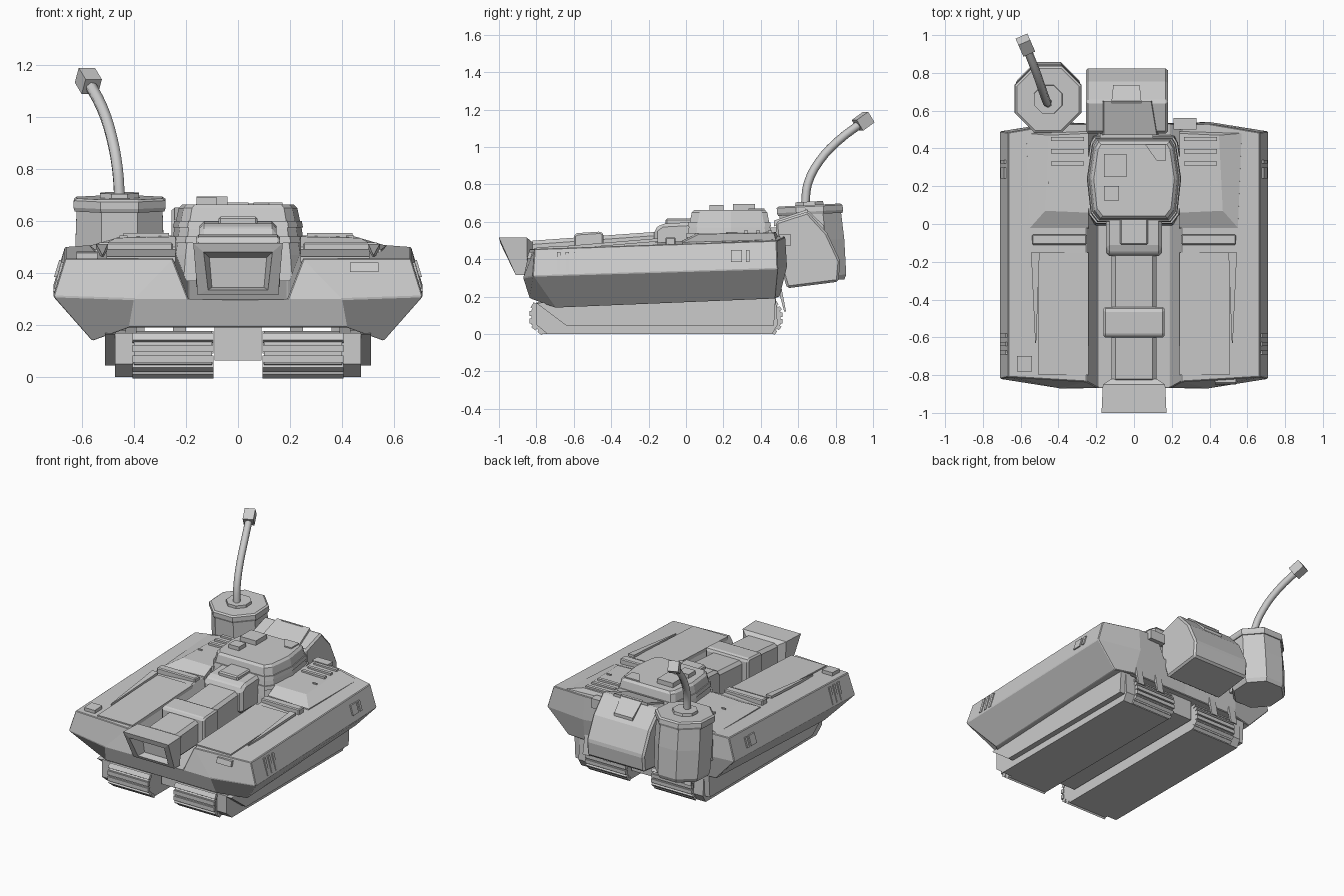
import bpy, bmesh, math
from mathutils import Vector, Matrix

if "Cube" in bpy.data.objects:
    bpy.data.objects.remove(bpy.data.objects["Cube"])


def mesh(name, verts, faces):
    bm = bmesh.new()
    vs = [bm.verts.new(v) for v in verts]
    for f in faces:
        bm.faces.new([vs[i] for i in f])
    bmesh.ops.recalc_face_normals(bm, faces=bm.faces)
    me = bpy.data.meshes.new(name)
    bm.to_mesh(me)
    bm.free()
    ob = bpy.data.objects.new(name, me)
    bpy.context.collection.objects.link(ob)
    return ob


def bevel(ob, w):
    m = ob.modifiers.new("bevel", 'BEVEL')
    m.width, m.segments = w, 1
    return ob


def loft(name, rings):
    n = len(rings[0])
    verts = [v for r in rings for v in r]
    faces = [[k*n+i, k*n+(i+1) % n, (k+1)*n+(i+1) % n, (k+1)*n+i]
             for k in range(len(rings)-1) for i in range(n)]
    faces += [list(range(n)), list(range((len(rings)-1)*n, len(rings)*n))]
    return mesh(name, verts, faces)


def side_prism(name, x0, x1, yz):
    """Side-view profile stretched across x."""
    return loft(name, [[(x, y, z) for y, z in yz] for x in (x0, x1)])


def box(name, x, y, z, bev=0):
    """Box from (low, high) pairs."""
    ob = side_prism(name, x[0], x[1], [(y[0], z[0]), (y[1], z[0]), (y[1], z[1]), (y[0], z[1])])
    return bevel(ob, bev) if bev else ob


def span(s, a, b):
    return tuple(sorted((s*a, s*b)))


# Hull: right half, mirrored
P = dict(a0=(0, -.835, .19), a1=(.42, -.835, .19), a2=(.56, -.70, .14),
         b0=(0, -.87, .30), b1=(.40, -.87, .30), b2=(.71, -.82, .31),
         c0=(.19, -.868, .30), c1=(.25, -.835, .455), c2=(.665, -.81, .455),
         d0=(0, .50, .20), d1=(.42, .50, .20), d2=(.56, .475, .19),
         e1=(.40, .54, .36), e2=(.71, .49, .35),
         f0=(.19, .53, .38), f1=(0, .53, .38),
         g1=(.25, .53, .525), g2=(.665, .485, .50), g3=(.40, .53, .52))
keys = list(P)
F = ("a0 a1 d1 d0|a1 a2 d2 d1|a0 a1 b1 c0 b0|a1 a2 b2 b1|c0 b1 c1|b1 b2 c2 c1|"
     "a2 d2 e2 b2|b2 e2 g2 c2|c2 g2 g3 g1 c1|c1 g1 f0 c0|c0 f0 f1 b0|"
     "d0 d1 e1 f0 f1|d1 d2 e2 e1|e2 g2 g3 e1|e1 g3 g1 f0")
hull = mesh("hull", list(P.values()), [[keys.index(k) for k in f.split()] for f in F.split("|")])
hull.modifiers.new("mirror", 'MIRROR')
bevel(hull, .012)


def deck(y):
    return .455 + (y + .82) * .045


for s, side in ((1, "right"), (-1, "left")):
    # Raised rear deck, vents, crossbar and edge ridge
    loft("rear_deck_" + side, [
        [(s*.24, -.03, .44), (s*.55, -.03, .44), (s*.58, .48, .46), (s*.24, .48, .46)],
        [(s*.24, -.02, .50), (s*.55, -.02, .49), (s*.57, .48, .505), (s*.24, .49, .525)],
        [(s*.24, .06, .54), (s*.47, .07, .535), (s*.45, .47, .54), (s*.24, .48, .545)]])
    for y in (.32, .385, .45):
        box("vent_slat_" + side, span(s, .265, .44), (y-.011, y+.011), (.53, .553))
    box("deck_crossbar_" + side, span(s, .25, .54), (-.11, -.055), (.47, .517), .006)
    loft("deck_ridge_" + side, [
        [(s*.50, -.15, z+.04), (s*.545, -.15, z+.04), (s*.523, -.63, z), (s*.518, -.63, z)]
        for z in (.455, .472)])
    side_prism("deck_panel_" + side, s*.24, s*.505,
               [(-.15, .47), (-.15, .493), (-.80, .464), (-.80, .44)])
    # Side slits and rear side hatch follow the sloping upper flank
    for i, y in enumerate((-.68, -.635, -.59)):
        loft("side_slit_" + side, [[(s*x, y-.01, z), (s*x, y+.01, z), (s*(x+.01), y+.01, z),
                                    (s*(x+.01), y-.01, z)] for x, z in ((.70, .33), (.67, .44))])
    for y0, y1 in ((.24, .30), (.32, .34)):
        loft("side_hatch_" + side, [[(s*x, y0, z), (s*x, y1, z), (s*(x+.012), y1, z),
                                     (s*(x+.012), y0, z)] for x, z in ((.695, .385), (.675, .45))])

    # Track, with tread bars wrapped round each end
    yz = [(-.80, .17), (-.825, .13), (-.825, .05), (-.76, 0), (.46, 0),
          (.505, .05), (.505, .12), (.47, .175)]
    side_prism("track_" + side, s*.10, s*.40, yz)
    for (p, q) in ((yz[0], yz[1]), (yz[1], yz[2]), (yz[2], yz[3]),
                   (yz[4], yz[5]), (yz[5], yz[6]), (yz[6], yz[7])):
        p, q = Vector(p), Vector(q)
        d = q - p
        nrm = Vector((d.y, -d.x)).normalized()
        if nrm.x * (p.x + .16) < 0:
            nrm = -nrm
        n = 1 if d.length < .06 else 2
        for k in range(n):
            a, b = p + d*(k+.15)/n, p + d*(k+.85)/n
            side_prism("tread_bar_" + side, s*.095, s*.405,
                       [tuple(v) for v in (a - nrm*.01, b - nrm*.01, b + nrm*.012, a + nrm*.012)])
    # Outer track run and skirt
    side_prism("track_outer_" + side, s*.39, s*.472,
               [(-.80, .17), (-.80, .05), (-.74, 0), (.46, 0), (.49, .05), (.48, .19)])
    side_prism("track_skirt_" + side, s*.43, s*.51,
               [(-.80, .165), (-.64, .045), (.47, .045), (.48, .21), (-.66, .18)])
    # Rear brackets
    for x in (.20, .36):
        side_prism("rear_bracket_" + side, s*x, s*(x+.05),
                   [(.49, .25), (.51, .25), (.535, .12), (.525, .12)])

box("belly_keel", (-.09, .09), (-.70, .46), (.065, .22))

# Small deck fittings
side_prism("corner_box", -.62, -.54, [(-.78, .44), (-.70, .44), (-.70, .482), (-.78, .478)])
side_prism("front_lamp", .43, .54, [(-.85, .405), (-.80, .405), (-.80, .44), (-.84, .44)])
box("rear_fitting", (.21, .33), (.50, .56), (.47, .535))
for x in (-.44, .43):
    box("deck_clip", (x-.015, x+.015), (.215, .225), (.50, .545))

# Turret: polygon rings stacked upwards
half = [(.20, .45), (.218, .42), (.245, .24), (.225, .06), (.19, .015)]
plan = half + [(-x, y) for x, y in reversed(half)]


def ring(z, k):
    return [(x*k, .235 + (y-.235)*k, z) for x, y in plan]


loft("turret", [ring(.37, 1.10), ring(.47, 1.06), ring(.57, 1), ring(.65, .93), ring(.664, .87)])
loft("turret_lower_band", [ring(.515, 1.065), ring(.54, 1.05)])
loft("turret_upper_band", [ring(.575, 1.02), ring(.60, 1.0)])
box("hatch_large", (-.16, -.04), (.25, .37), (.65, .695))
box("hatch_small", (-.16, -.08), (.125, .20), (.65, .69))
loft("turret_wedge", [[(.06, .42, z), (.17, .42, z), (.17, .335, z), (.12, .335, z)]
                      for z in (.65, .672)])

# Cannon: mantlet, barrel, band and flared muzzle
bevel(side_prism("mantlet", -.148, .148, [(-.17, .40), (-.17, .56), (-.13, .59),
                                         (.06, .60), (.06, .40)]), .018)
box("mantlet_cap", (-.075, .075), (-.11, .04), (.58, .617), .008)
bevel(side_prism("cannon_barrel", -.118, .118, [(-.84, .33), (-.84, .498), (0, .558), (0, .36)]), .02)
bevel(side_prism("barrel_band", -.162, .162, [(-.60, .34), (-.60, .53), (-.58, .54),
                                             (-.455, .548), (-.44, .535), (-.44, .35)]), .016)
muzzle = loft("muzzle", [
    [(-.12, -.82, .34), (.12, -.82, .34), (.12, -.82, .49), (-.12, -.82, .49)],
    [(-.155, -.85, .315), (.155, -.85, .315), (.165, -.85, .515), (-.165, -.85, .515)],
    [(-.155, -.91, .315), (.155, -.91, .315), (.172, -1.0, .515), (-.172, -1.0, .515)],
    [(-.115, -.92, .335), (.115, -.92, .335), (.132, -.99, .48), (-.132, -.99, .48)],
    [(-.10, -.87, .345), (.10, -.87, .345), (.11, -.88, .46), (-.11, -.88, .46)]])

# Rear stowage crate with strap
bevel(side_prism("rear_crate", -.255, .18,
                 [(.48, .60), (.65, .655), (.755, .54), (.825, .39), (.815, .28),
                  (.54, .245), (.485, .43)]), .012)
loft("crate_flap", [[(-.17+d, .47, .595+h), (.13-d, .47, .595+h), (.10-d, .65, .655+h),
                     (-.17+d, .65, .655+h)] for d, h in ((0, -.02), (.01, .012))])
loft("crate_strap", [[(-.12, .64, .66+h), (.04, .64, .66+h), (.03, .735, .57+h), (-.11, .735, .57+h)]
                     for h in (-.03, .012)])
box("crate_mount", (-.18, .10), (.42, .52), (.38, .57))


# Octagonal drum, leaning slightly forward at the top
def octagon(z, r, n=8):
    y = .66 + (.69 - z) * .085
    return [(-.455 + r*math.cos(math.tau*(i+.5)/n), y + r*math.sin(math.tau*(i+.5)/n),
             z + .05*r*math.sin(math.tau*(i+.5)/n)) for i in range(n)]


loft("drum", [octagon(.285, .165), octagon(.31, .178), octagon(.50, .184), octagon(.66, .178)])
loft("drum_lid", [octagon(.64, .186), octagon(.655, .192), octagon(.682, .190), octagon(.69, .178)])
loft("drum_cap", [octagon(.68, .083), octagon(.708, .08)])
box("drum_mount", (-.56, -.35), (.44, .56), (.33, .47))

# Curved pipe from the drum, with a block at its end
path = [(-.455, .638, .69), (-.463, .65, .80), (-.485, .71, .92), (-.52, .81, 1.03), (-.572, .94, 1.13)]
cu = bpy.data.curves.new("pipe", 'CURVE')
cu.dimensions, cu.bevel_depth, cu.bevel_resolution = '3D', .023, 1
cu.resolution_u, cu.use_fill_caps = 3, True
sp = cu.splines.new('BEZIER')
sp.bezier_points.add(len(path)-1)
for bp, co in zip(sp.bezier_points, path):
    bp.co = co
    bp.handle_left_type = bp.handle_right_type = 'AUTO'
bpy.context.collection.objects.link(bpy.data.objects.new("pipe", cu))
end = box("pipe_end", (-.034, .034), (-.034, .034), (-.04, .04))
end.rotation_euler = Vector((-.35, .80, .58)).to_track_quat('Z', 'Y').to_euler()
end.location = (-.575, .947, 1.138)
